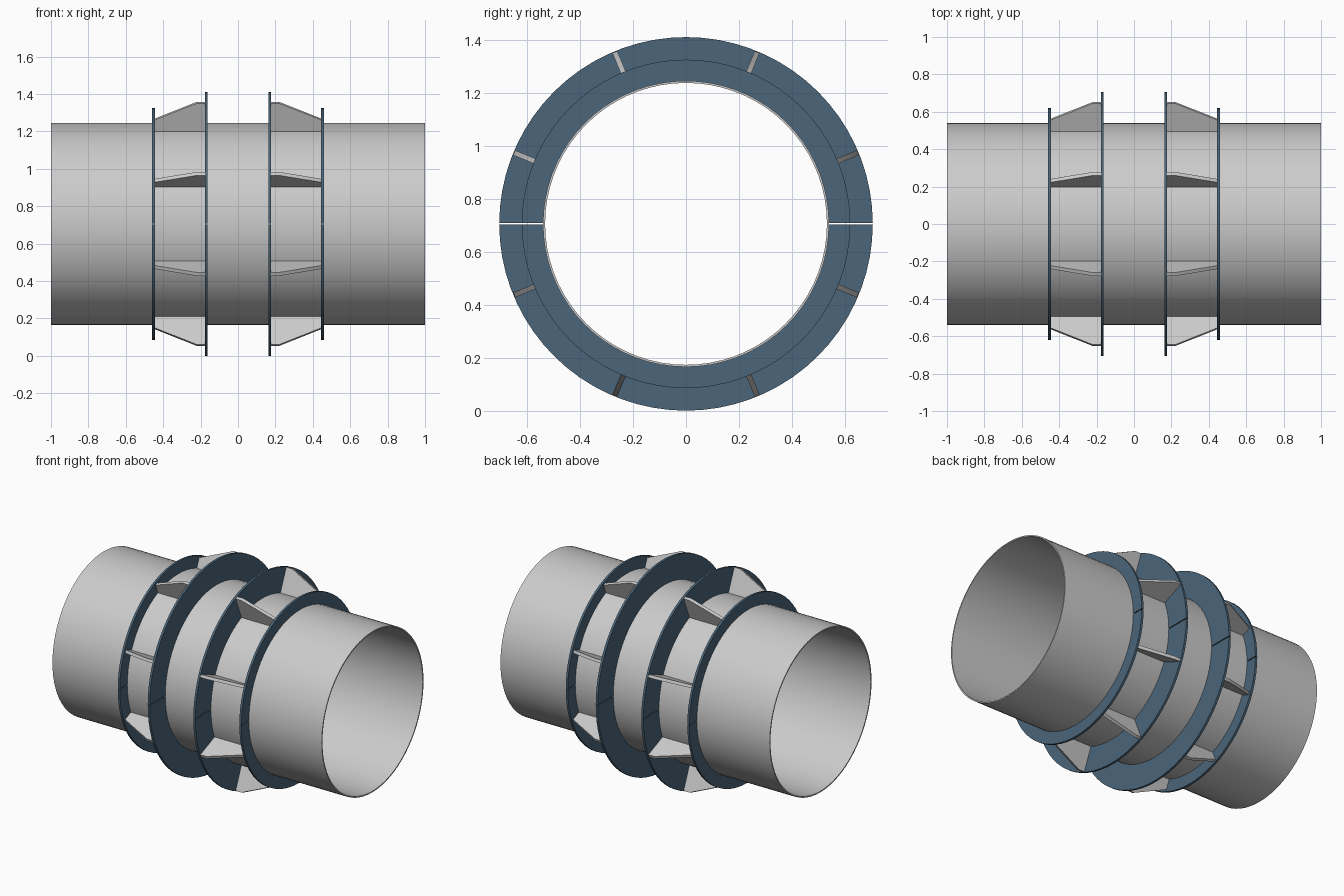
import bpy, bmesh
from math import sin, cos, pi, asin

if "Cube" in bpy.data.objects:
    bpy.data.objects.remove(bpy.data.objects["Cube"])

ZC = 0.705          # axis height
R_PIPE, R_BORE = 0.54, 0.532
GAP = 0.003         # half of the split between ring halves

blue = bpy.data.materials.new("dark_blue")
blue.diffuse_color = (0.07, 0.13, 0.19, 1)
blue.use_nodes = True
blue.node_tree.nodes["Principled BSDF"].inputs["Base Color"].default_value = blue.diffuse_color


def finish(name, bm, mat=None):
    bmesh.ops.recalc_face_normals(bm, faces=bm.faces)
    me = bpy.data.meshes.new(name)
    bm.to_mesh(me)
    bm.free()
    ob = bpy.data.objects.new(name, me)
    ob.location.z = ZC
    bpy.context.collection.objects.link(ob)
    if mat:
        me.materials.append(mat)
    bpy.ops.object.select_all(action='DESELECT')
    ob.select_set(True)
    bpy.context.view_layer.objects.active = ob
    bpy.ops.object.shade_smooth_by_angle(angle=0.5)
    return ob


def sweep(bm, profile, angles_of, n, closed):
    """Sweep (x, r) profile points about the x axis."""
    rows = []
    for i in range(n):
        row = []
        for x, r in profile:
            a = angles_of(i, r)
            row.append(bm.verts.new((x, r * cos(a), r * sin(a))))
        rows.append(row)
    k = len(profile)
    for i in range(n if closed else n - 1):
        p, q = rows[i], rows[(i + 1) % n]
        for j in range(k):
            bm.faces.new((p[j], p[(j + 1) % k], q[(j + 1) % k], q[j]))
    if not closed:
        bm.faces.new(rows[0])
        bm.faces.new(rows[-1])


# thin-walled pipe
bm = bmesh.new()
sweep(bm, [(-1, R_BORE), (1, R_BORE), (1, R_PIPE), (-1, R_PIPE)],
      lambda i, r: 2 * pi * i / 72, 72, True)
finish("pipe", bm)


# collar ring in two halves, split on the horizontal plane
def half_ring(name, x0, x1, radius, start):
    n = 37

    def angle(i, r):
        d = asin(GAP / r)
        return start + d + (pi - 2 * d) * i / (n - 1)
    bm = bmesh.new()
    sweep(bm, [(x0, R_PIPE), (x1, R_PIPE), (x1, radius), (x0, radius)],
          angle, n, False)
    finish(name, bm, blue)


# tapered gusset plate between the two collars
def gusset(name, s, a, t=0.01):
    prof = [(0.177, 0.537), (0.177, 0.702), (0.22, 0.702),
            (0.444, 0.606), (0.444, 0.537)]
    bm = bmesh.new()
    sides = [[bm.verts.new((s * x, r * cos(a) - w * sin(a), r * sin(a) + w * cos(a)))
              for x, r in prof] for w in (-t, t)]
    bm.faces.new(sides[0])
    bm.faces.new(sides[1])
    for j in range(5):
        k = (j + 1) % 5
        bm.faces.new((sides[0][j], sides[0][k], sides[1][k], sides[1][j]))
    finish(name, bm)


for s, side in ((-1, "left"), (1, "right")):
    for start, half in ((0, "upper"), (pi, "lower")):
        half_ring(f"{side}_{half}_large_collar", s * 0.162, s * 0.177, 0.705, start)
        half_ring(f"{side}_{half}_small_collar", s * 0.444, s * 0.459, 0.62, start)
    for i in range(8):
        gusset(f"{side}_gusset_{i + 1}", s, pi / 8 + i * pi / 4)
